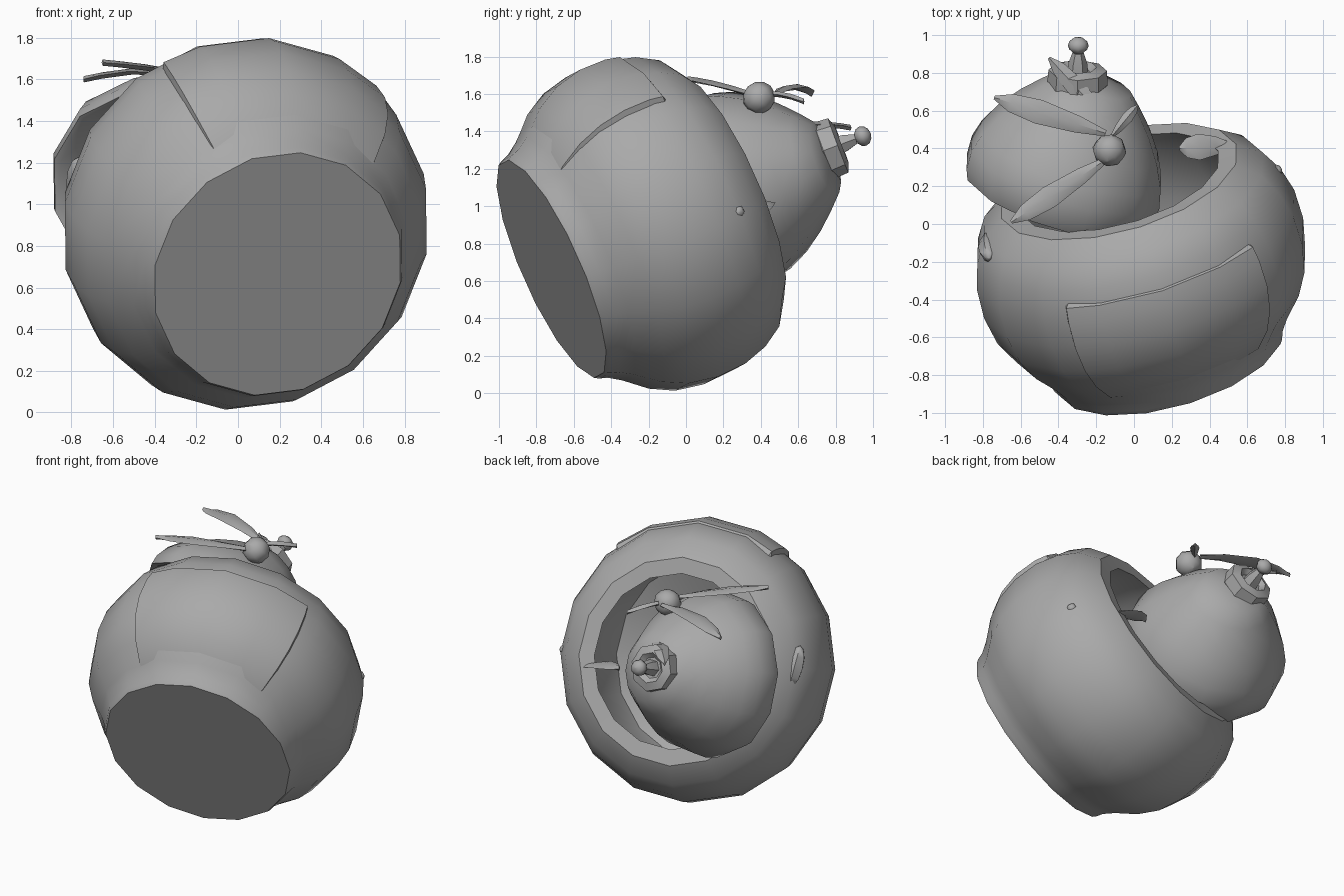
import bpy, math
from mathutils import Vector

if "Cube" in bpy.data.objects:
    bpy.data.objects.remove(bpy.data.objects["Cube"])

clay = bpy.data.materials.new("grey clay")
clay.diffuse_color = (0.4, 0.4, 0.4, 1)
clay.use_nodes = True
clay.node_tree.nodes["Principled BSDF"].inputs["Base Color"].default_value = clay.diffuse_color


def make(name, verts, faces, angle=35):
    me = bpy.data.meshes.new(name)
    me.from_pydata([tuple(v) for v in verts], [], faces)
    me.materials.append(clay)
    ob = bpy.data.objects.new(name, me)
    bpy.context.collection.objects.link(ob)
    bpy.ops.object.select_all(action='DESELECT')
    ob.select_set(True)
    bpy.context.view_layer.objects.active = ob
    bpy.ops.object.mode_set(mode='EDIT')
    bpy.ops.mesh.select_all(action='SELECT')
    bpy.ops.mesh.normals_make_consistent(inside=False)
    bpy.ops.object.mode_set(mode='OBJECT')
    bpy.ops.object.shade_smooth_by_angle(angle=math.radians(angle))
    return ob


def frame(axis):
    """Axis, sideways and upward unit vectors."""
    a = Vector(axis).normalized()
    u = a.cross(Vector((0, 0, 1))).normalized()
    return a, u, u.cross(a)


def spun(origin, axis, t, r, deg, wide=1):
    a, u, v = frame(axis)
    g = math.radians(deg)
    return Vector(origin) + a * t + (u * math.cos(g) * wide + v * math.sin(g)) * r


def lathe(name, origin, axis, profile, n, phase=0, angle=35, wide=1):
    """Spin (distance along axis, radius) points; both ends are capped."""
    verts = [spun(origin, axis, t, r, phase + 360 * j / n, wide) for t, r in profile for j in range(n)]
    faces = [(i * n + j, i * n + (j + 1) % n, (i + 1) * n + (j + 1) % n, (i + 1) * n + j)
             for i in range(len(profile) - 1) for j in range(n)]
    last = (len(profile) - 1) * n
    faces += [tuple(range(n - 1, -1, -1)), tuple(range(last, last + n))]
    return make(name, verts, faces, angle)


def blob(name, loc, size, axis=(0, 0, 1), n=8):
    """Low ellipsoid: size is (radius, half length along axis)."""
    prof = [(-math.cos(math.pi * k / 6) * size[1], max(math.sin(math.pi * k / 6), .02) * size[0])
            for k in range(7)]
    return lathe(name, loc, axis, prof, n, angle=50)


def petal(name, root, tip, width, lift):
    """Thin arched leaf between two points."""
    root, tip = Vector(root), Vector(tip)
    side = (tip - root).cross(Vector((0, 0, 1))).normalized()
    verts, steps = [], [(0, .25), (.25, .7), (.6, 1), (.85, .75), (1, .15)]
    for f, w in steps:
        mid = root.lerp(tip, f) + Vector((0, 0, lift * math.sin(math.pi * f)))
        for s, d in ((-1, 0), (0, .015), (1, 0), (0, -.015)):
            verts.append(mid + side * s * w * width / 2 + Vector((0, 0, d)))
    faces = [(i * 4 + j, i * 4 + (j + 1) % 4, i * 4 + 4 + (j + 1) % 4, i * 4 + 4 + j)
             for i in range(4) for j in range(4)]
    return make(name, verts, faces + [(3, 2, 1, 0), (16, 17, 18, 19)])


# Tipped pot: foot, belly, bevelled rim and hollow inside
POT, AXIS, WIDE = (0.19, -0.72, 0.665), (-0.25, 0.875, 0.39), .975
lathe("pot", POT, AXIS,
      [(0, .635), (.025, .65), (.07, .665), (.14, .71), (.26, .81), (.39, .878), (.55, .91),
       (.72, .905), (.86, .865), (.98, .795), (1.07, .67), (1.065, .565), (.95, .63), (.6, .74),
       (.3, .66), (.12, .4), (.1, .02)], 16, -4, angle=32, wide=WIDE)

# Slightly raised panel on the upper belly
rows = [(.1, .64), (.15, .715), (.27, .825), (.4, .893), (.55, .925), (.7, .92), (.78, .9), (.8, .85)]
cols = [46, 48, 63.5, 86, 108.5, 121, 123]
pv = [spun(POT, AXIS, t, r - (.05 if c in (46, 123) else 0), c, WIDE) for t, r in rows for c in cols]
m = len(cols)
make("belly_panel", pv, [(i * m + j, i * m + j + 1, i * m + m + j + 1, i * m + m + j)
                         for i in range(len(rows) - 1) for j in range(m - 1)])

# Small lugs either side of the pot
blob("right_lug", (.755, .28, .97), (.035, .03), (1, .2, 0), 6)
blob("left_lug", (-.765, -.12, 1.1), (.06, .14), (0, -.45, .9), 6)

# Bell-shaped lid resting crooked in the mouth
LID, LAXIS = (-.38, .22, 1.08), (.3, .9, .3)
lathe("lid", LID, LAXIS,
      [(.08, .02), (.04, .4), (-.08, .48), (-.1, .51), (-.04, .535), (.06, .54), (.16, .515), (.28, .455),
       (.4, .37), (.5, .28), (.58, .2), (.6, .05)], 12, 10, 45)

# Knob: collar, stem and ball
KNOB, KAXIS = (-.3, .72, 1.29), (0.02, .93, .35)
lathe("knob_collar", KNOB, KAXIS,
      [(-.06, .1), (.02, .16), (.1, .155), (.12, .1), (.09, .07), (.09, .01)], 8)
lathe("knob_stem", KNOB, KAXIS, [(.05, .06), (.14, .05), (.2, .03)], 6)
blob("knob_ball", (-.295, .945, 1.375), (.055, .045), KAXIS)

# Winged ornament on the lid
blob("ornament_body", (-.13, .39, 1.58), (.09, .085), (.1, .6, -.6))
petal("left_back_wing", (-.15, .48, 1.6), (-.74, .67, 1.6), .13, .04)
petal("left_front_wing", (-.15, .34, 1.6), (-.65, .01, 1.68), .12, .01)
petal("right_wing", (-.12, .46, 1.6), (.02, .63, 1.56), .06, .01)

# Leaf tips on the inner wall and beside the knob
petal("wall_leaf", (.5, .42, .97), (.24, .4, 1.02), .14, .02)
petal("knob_leaf", (-.12, .52, 1.42), (-.45, .88, 1.42), .1, .02)
